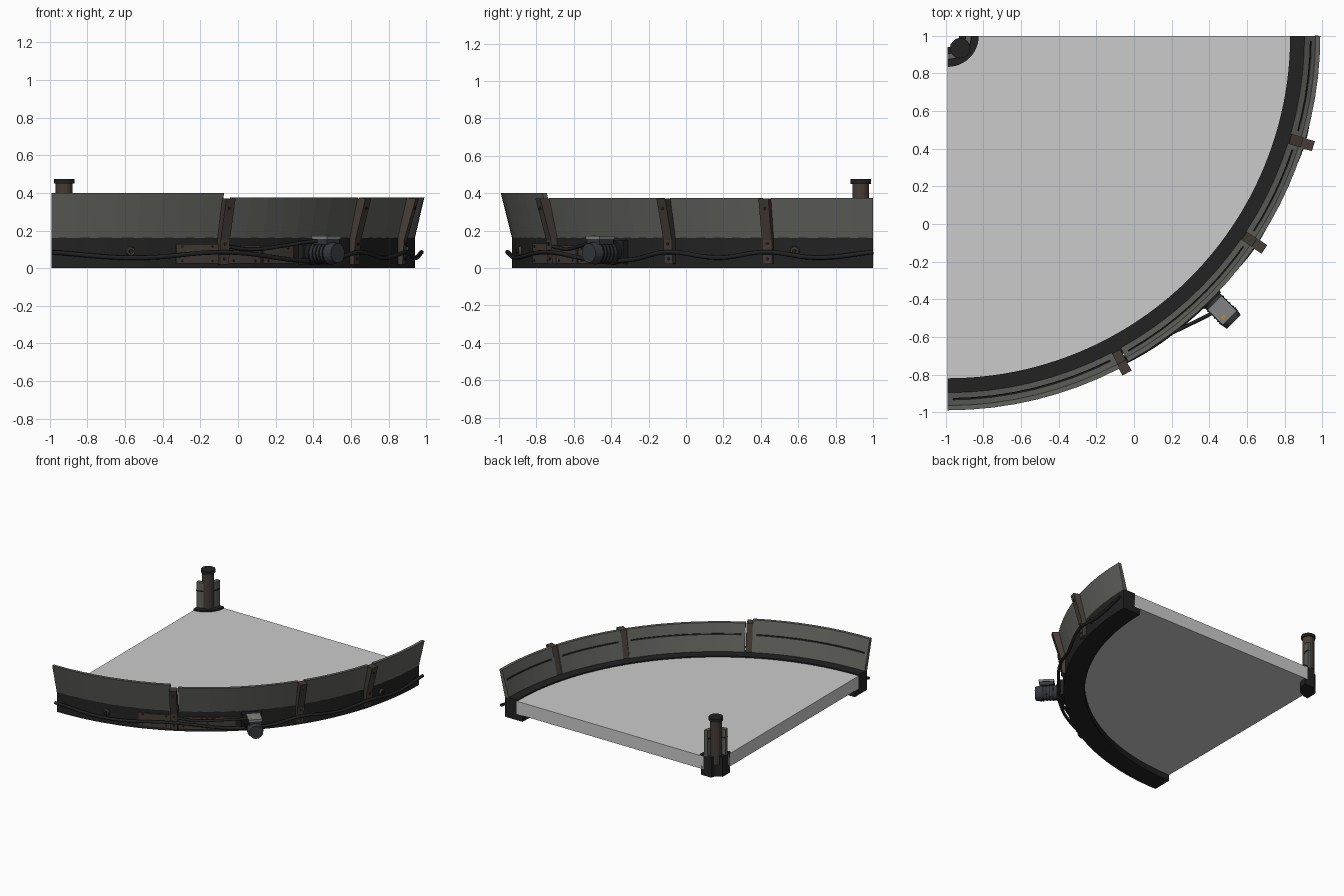
import bpy, bmesh, math
from mathutils import Matrix, Vector

if "Cube" in bpy.data.objects:
    bpy.data.objects.remove(bpy.data.objects["Cube"])

C = Vector((-0.99, 1.0, 0))      # arc centre of the quarter bend


def mat(name, rgb):
    m = bpy.data.materials.new(name)
    m.diffuse_color = (*rgb, 1)
    m.use_nodes = True
    m.node_tree.nodes["Principled BSDF"].inputs["Base Color"].default_value = m.diffuse_color
    return m


DARK = mat("dark_metal", (0.016, 0.016, 0.016))
PANEL = mat("panel_grey", (0.12, 0.12, 0.11))
BROWN = mat("brown_metal", (0.06, 0.046, 0.038))
MOTOR = mat("motor_blue_grey", (0.035, 0.04, 0.05))
LIGHT = mat("light_metal", (0.22, 0.23, 0.23))
ORANGE = mat("orange", (0.6, 0.25, 0.03))


def polar(a, r, z):
    t = math.radians(a)
    return C + Vector((r * math.cos(t), r * math.sin(t), z))


def finish(name, bm, m):
    bmesh.ops.recalc_face_normals(bm, faces=bm.faces)
    me = bpy.data.meshes.new(name)
    bm.to_mesh(me)
    bm.free()
    ob = bpy.data.objects.new(name, me)
    bpy.context.collection.objects.link(ob)
    if m:
        me.materials.append(m)
    return ob


def sector(name, profile, a0, a1, segs, m=None):
    """Sweep a closed (radius, z) profile around the arc centre."""
    bm = bmesh.new()
    rings = [[bm.verts.new(polar(a0 + (a1 - a0) * i / segs, r, z)) for r, z in profile]
             for i in range(segs + 1)]
    n = len(profile)
    for p, q in zip(rings, rings[1:]):
        for j in range(n):
            k = (j + 1) % n
            bm.faces.new((p[j], p[k], q[k], q[j]))
    bm.faces.new(rings[0])
    bm.faces.new(rings[-1])
    return finish(name, bm, m)


def rect(r0, r1, z0, z1):
    return [(r0, z0), (r1, z0), (r1, z1), (r0, z1)]


def block(name, a, profile, width, m, shift=0.0):
    """Extrude a (radius, z) profile tangentially at angle a."""
    bm = bmesh.new()
    mtx = Matrix.Translation(C) @ Matrix.Rotation(math.radians(a), 4, 'Z')
    s = [[bm.verts.new(mtx @ Vector((r, shift + y, z))) for r, z in profile]
         for y in (-width / 2, width / 2)]
    n = len(profile)
    for j in range(n):
        k = (j + 1) % n
        bm.faces.new((s[0][j], s[0][k], s[1][k], s[1][j]))
    bm.faces.new(s[0])
    bm.faces.new(s[1])
    return finish(name, bm, m)


def cyl(name, p0, p1, rad, m, segs=16, rad2=None):
    """Cylinder between two points."""
    d = p1 - p0
    bm = bmesh.new()
    bmesh.ops.create_cone(bm, cap_ends=True, segments=segs, radius1=rad,
                          radius2=rad if rad2 is None else rad2, depth=d.length,
                          matrix=Matrix.Translation((p0 + p1) / 2)
                          @ d.to_track_quat('Z', 'Y').to_matrix().to_4x4())
    return finish(name, bm, m)


def cable(name, pts, rad):
    cu = bpy.data.curves.new(name, 'CURVE')
    cu.dimensions = '3D'
    cu.bevel_depth = rad
    cu.bevel_resolution = 2
    cu.resolution_u = 8
    cu.use_fill_caps = True
    sp = cu.splines.new('BEZIER')
    sp.bezier_points.add(len(pts) - 1)
    for bp, p in zip(sp.bezier_points, pts):
        bp.co = polar(*p)
        bp.handle_left_type = bp.handle_right_type = 'AUTO'
    ob = bpy.data.objects.new(name, cu)
    bpy.context.collection.objects.link(ob)
    cu.materials.append(DARK)


# belt slab
sector("belt", rect(0.13, 1.825, 0.05, 0.155), -90, 0, 48)

# outer frame with a ledge under the belt
sector("outer_frame", [(1.77, 0), (1.93, 0), (1.93, 0.165), (1.82, 0.165),
                       (1.82, 0.05), (1.77, 0.05)], -90, 0, 48, DARK)

# leaning guard panels, the first one taller, each with a dark slot inside
for i, (a0, a1, top, ro) in enumerate([(-90, -62.6, 0.40, 1.99), (-61, -34.7, 0.375, 1.98),
                                       (-33.3, -17.5, 0.375, 1.98), (-16, 0, 0.375, 1.98)]):
    sector(f"guard_panel_{i}", [(1.895, 0.16), (1.93, 0.16), (ro, top), (ro - 0.025, top)],
           a0, a1, max(3, round((a1 - a0) / 3.4)), PANEL)
    sector(f"panel_slot_{i}", [(1.925, 0.288), (1.934, 0.288), (1.937, 0.298), (1.928, 0.298)],
           a0 + 0.8, a1 - 0.8, max(3, round((a1 - a0) / 3.4)), DARK)

# leaning posts with bolts
for i, a in enumerate((-62, -34, -16.8)):
    block(f"guard_post_{i}", a, [(1.90, 0.02), (1.955, 0.02), (1.965, 0.15),
                                 (2.03, 0.37), (1.965, 0.37), (1.90, 0.16)], 0.055, BROWN)
    for z, r in ((0.05, 1.955), (0.13, 1.962), (0.32, 2.014)):
        cyl(f"post_bolt_{i}", polar(a, r - 0.01, z), polar(a, r + 0.006, z), 0.009, DARK, 8)

# brown cover plates with screws on the frame's outside
for i, (a0, a1, z1) in enumerate([(-70, -62.8, 0.13), (-61, -55, 0.12), (-54.5, -48.5, 0.12)]):
    sector(f"cover_plate_{i}", rect(1.925, 1.938, 0.025, z1), a0, a1, 3, BROWN)
    for a in (a0 + 1, a1 - 1):
        for z in (0.04, z1 - 0.015):
            cyl(f"plate_screw_{i}", polar(a, 1.93, z), polar(a, 1.942, z), 0.006, DARK, 8)

# round side knobs
for a in (-77.5, -12.5):
    cyl("side_knob", polar(a, 1.92, 0.09), polar(a, 1.945, 0.09), 0.03, BROWN, 16, 0.022)
    cyl("knob_centre", polar(a, 1.94, 0.09), polar(a, 1.955, 0.09), 0.012, DARK, 8)

# drive motor, pointing outwards
A = -45
block("motor_mount", A, rect(1.92, 1.965, 0.02, 0.15), 0.15, DARK)
body = cyl("motor_body", polar(A, 1.96, 0.08), polar(A, 2.11, 0.08), 0.056, MOTOR, 20)
cyl("motor_flange", polar(A, 1.96, 0.08), polar(A, 1.99, 0.08), 0.064, DARK, 20)
cyl("motor_fan_cover", polar(A, 2.10, 0.08), polar(A, 2.15, 0.08), 0.062, MOTOR, 20, 0.052)
for k in range(4):
    r = 2.01 + 0.025 * k
    cyl("motor_fin", polar(A, r, 0.08), polar(A, r + 0.008, 0.08), 0.06, DARK, 20)
block("terminal_box", A, rect(2.01, 2.115, 0.125, 0.165), 0.095, MOTOR)
block("terminal_lid", A, rect(2.005, 2.12, 0.155, 0.172), 0.105, LIGHT)
block("motor_label", A, rect(2.085, 2.10, 0.171, 0.174), 0.02, ORANGE, -0.02)

# cables: sagging loop along the frame and a motor lead
cable("frame_cable", [(-90, 1.955, .085), (-77, 1.955, .055), (-62, 1.972, .085), (-48, 1.975, .042),
                      (-41, 1.965, .045), (-34, 1.972, .085), (-25, 1.955, .055), (-16.8, 1.972, .085),
                      (-9, 1.955, .055), (0, 1.965, .085)], 0.012)
cable("motor_cable", [(-46, 2.04, .145), (-48, 2.02, .138), (-52, 1.985, .118),
                      (-57, 1.955, .1), (-61.5, 1.95, .115)], 0.01)

# inner hub at the corner with small guard panels and capped post
sector("hub_base", rect(0.06, 0.155, 0, 0.165), -90, 0, 6, DARK)
sector("hub_collar", rect(0.125, 0.165, 0.145, 0.168), -90, 0, 12, DARK)
for i, (a0, a1) in enumerate([(-90, -63), (-27, 0)]):
    sector(f"hub_panel_{i}", rect(0.095, 0.125, 0.16, 0.375), a0, a1, 3, PANEL)
    sector(f"hub_panel_band_{i}", rect(0.092, 0.128, 0.30, 0.31), a0, a1, 3, DARK)
cyl("hub_post", polar(-45, 0.093, 0.1), polar(-45, 0.093, 0.455), 0.045, BROWN, 16)
cyl("hub_post_cap", polar(-45, 0.093, 0.45), polar(-45, 0.093, 0.475), 0.054, DARK, 16)
